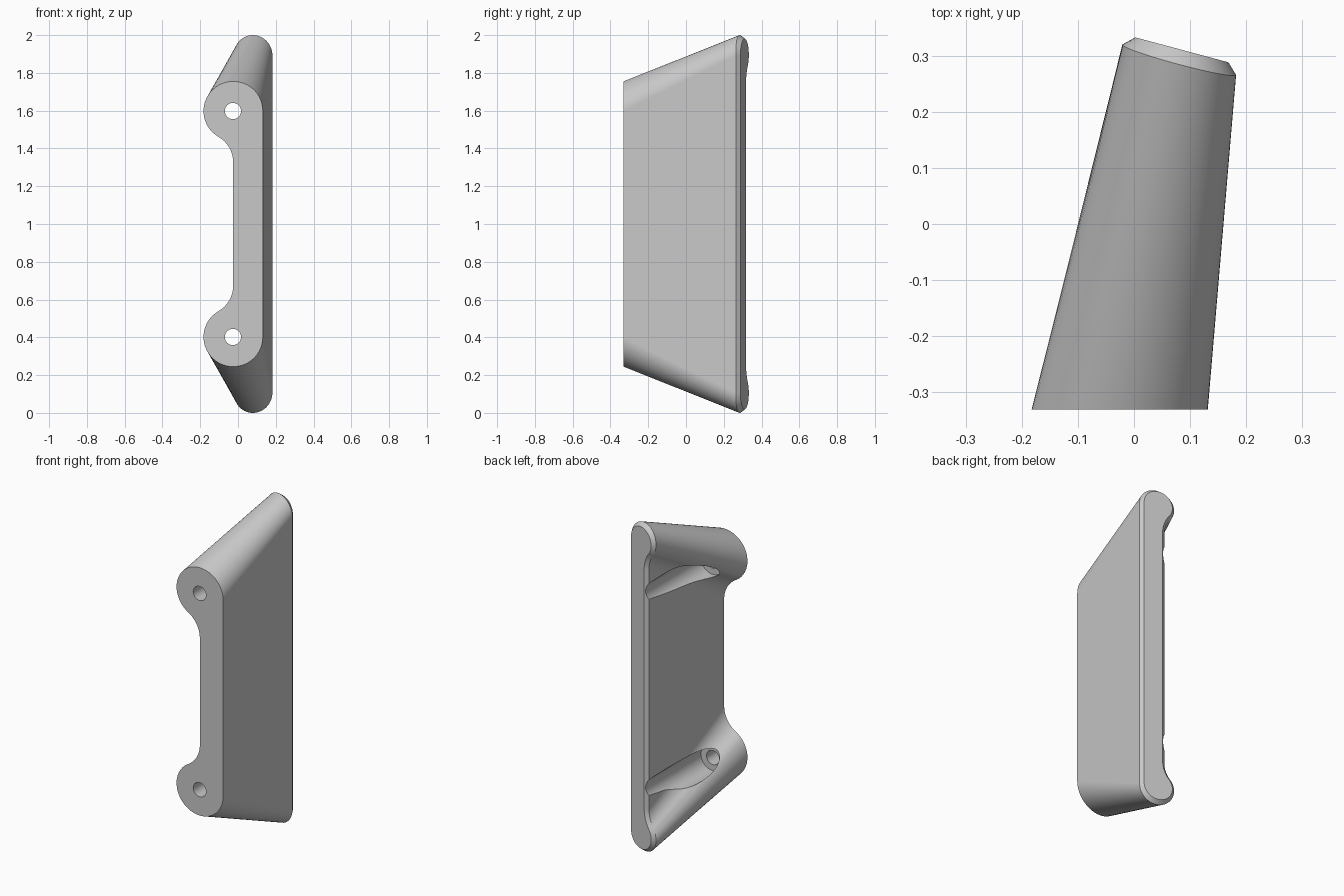
import bpy, bmesh, math
from mathutils import Vector

if "Cube" in bpy.data.objects:
    bpy.data.objects.remove(bpy.data.objects["Cube"])

TILT = math.radians(15)      # slant of the rear face
STEPS = 20

grey = bpy.data.materials.new("plain grey")
grey.diffuse_color = (0.58, 0.58, 0.58, 1)
grey.use_nodes = True
grey.node_tree.nodes["Principled BSDF"].inputs["Base Color"].default_value = grey.diffuse_color


def outline(r, half, web, blend, inset=0.0):
    """Handle section: round lobes of radius r at both ends, blended into a web whose edge is at u = web."""
    cu = web - blend                             # blend centre
    drop = math.sqrt((r + blend) ** 2 - cu ** 2)
    turn = math.atan2(drop, -cu)
    top = []
    for i in range(2 * STEPS + 1):               # lobe
        a = (math.pi + turn) * i / (2 * STEPS)
        top.append(((r - inset) * math.cos(a), half + (r - inset) * math.sin(a)))
    for i in range(1, STEPS // 2 + 1):           # concave blend into the web
        a = turn * (1 - i / (STEPS // 2))
        top.append((cu + (blend + inset) * math.cos(a),
                    half - drop + (blend + inset) * math.sin(a)))
    return top + [(u, -v) for u, v in reversed(top)]


def tapered_body():
    u_dir = Vector((math.cos(TILT), -math.sin(TILT), 0))
    n_dir = Vector((math.sin(TILT), math.cos(TILT), 0))
    rim = Vector((0.0805, 0.2925, 1))

    def rear(points, lift, sag):
        return [rim + u_dir * u + Vector((0, 0, v))
                + n_dir * (lift - sag * max(0, (abs(v) - 0.895) / 0.105)) for u, v in points]

    front = [Vector((-0.0255 + u, -0.331, 1 + v)) for u, v in outline(0.157, 0.598, 0, 0.157)]
    back = rear(outline(0.105, 0.895, -0.045, 0.157), 0, 0.008)
    bevel = rear(outline(0.105, 0.895, -0.045, 0.157, 0.019), 0.0185, 0)
    bm = bmesh.new()
    rings = [[bm.verts.new(p) for p in ring] for ring in (front, back, bevel)]
    n = len(front)
    for a, b in zip(rings, rings[1:]):
        for i in range(n):
            j = (i + 1) % n
            bm.faces.new((a[i], a[j], b[j], b[i]))
    bm.faces.new(rings[0])
    bm.faces.new(rings[-1])
    bmesh.ops.recalc_face_normals(bm, faces=bm.faces)
    me = bpy.data.meshes.new("mounting_handle")
    bm.to_mesh(me)
    bm.free()
    ob = bpy.data.objects.new("mounting_handle", me)
    bpy.context.collection.objects.link(ob)
    me.materials.append(grey)
    return ob


def bore(name, z, y0, y1, r):
    """Round cutter along y from y0 to y1."""
    bpy.ops.mesh.primitive_cylinder_add(vertices=48, radius=r, depth=y1 - y0,
                                        location=(-0.027, (y0 + y1) / 2, z),
                                        rotation=(-math.pi / 2, 0, 0))
    ob = bpy.context.object
    ob.name = name
    ob.hide_render = True
    ob.data.materials.append(grey)
    return ob


body = tapered_body()

# Screw holes and the driver clearance bores behind them
cutters = []
for label, z in (("lower", 0.402), ("upper", 1.598)):
    cutters.append(bore(label + "_clearance_cutter", z, -0.22, 0.5, 0.08))
    cutters.append(bore(label + "_hole_cutter", z, -0.5, -0.1, 0.043))
for c in cutters:
    mod = body.modifiers.new(c.name, 'BOOLEAN')
    mod.operation = 'DIFFERENCE'
    mod.solver = 'EXACT'
    mod.object = c
bpy.context.view_layer.objects.active = body
for c in cutters:
    bpy.ops.object.modifier_apply(modifier=c.name)
for c in cutters:
    bpy.data.objects.remove(c)

# Smooth rounds, crisp rims
bpy.ops.object.select_all(action='DESELECT')
body.select_set(True)
bpy.context.view_layer.objects.active = body
bpy.ops.object.shade_smooth_by_angle(angle=math.radians(25))
weighted = body.modifiers.new("even_shading", 'WEIGHTED_NORMAL')
weighted.keep_sharp = True
